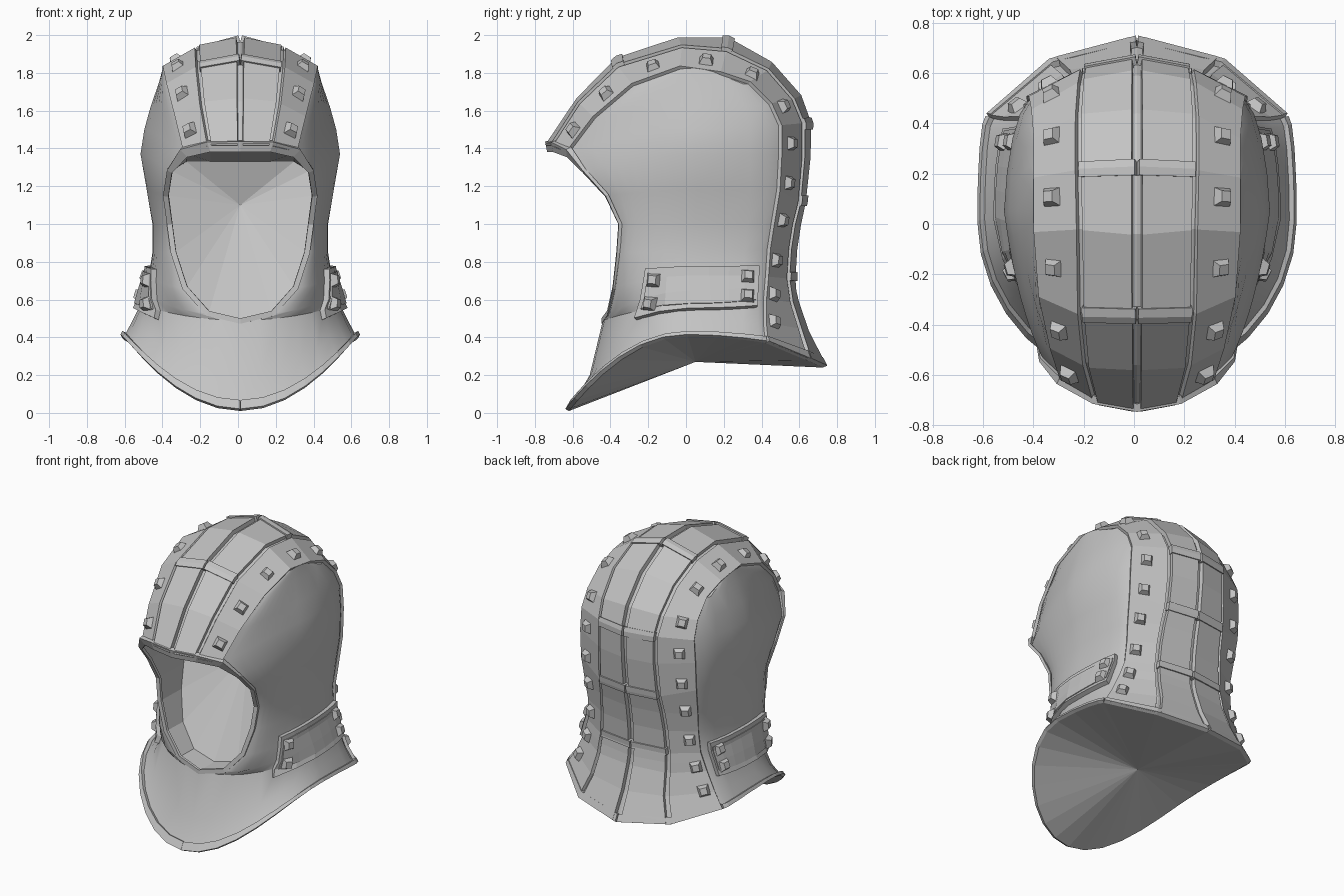
import bpy, bmesh, math
from mathutils import Vector, Matrix

if "Cube" in bpy.data.objects:
    bpy.data.objects.remove(bpy.data.objects["Cube"])

mat = bpy.data.materials.new("plain grey")
mat.diffuse_color = (0.55, 0.55, 0.55, 1)
mat.use_nodes = True
mat.node_tree.nodes["Principled BSDF"].inputs["Base Color"].default_value = mat.diffuse_color
CORE = Vector((0, 0, 1))
SHIFT = .012          # the hood sits slightly off centre

# side contour rows from hem to crown: front end, widest point, back end
ROWS = [[Vector(p) for p in r] for r in (
    ((0, -.62, .01), (.615, .01, .405), (.585, .42, .37)),
    ((0, -.51, .20), (.575, .04, .48), (.52, .41, .47)),
    ((0, -.44, .49), (.53, .05, .57), (.46, .41, .60)),
    ((.17, -.41, .53), (.51, .04, .64), (.44, .415, .66)),
    ((.29, -.38, .665), (.485, .03, .72), (.42, .42, .72)),
    ((.35, -.36, .85), (.465, .03, .85), (.41, .43, .87)),
    ((.37, -.35, 1.0), (.465, .05, 1.0), (.42, .45, 1.0)),
    ((.39, -.42, 1.15), (.495, .06, 1.18), (.43, .48, 1.18)),
    ((.37, -.54, 1.28), (.528, .05, 1.37), (.43, .49, 1.37)),
    ((.29, -.62, 1.375), (.508, .05, 1.5), (.42, .49, 1.52)),
    ((.335, -.48, 1.56), (.475, .05, 1.62), (.41, .44, 1.63)),
    ((.38, -.28, 1.73), (.43, .05, 1.75), (.40, .33, 1.74)),
    ((.40, -.03, 1.82), (.41, .05, 1.825), (.40, .18, 1.79)))]
# how far the front and back quarters of each row are flattened towards a straight line
FLAT = dict(zip((id(r) for r in ROWS), (0, 0, 0, 0, 0, .1, .25, .45, .6, .6, .55, .4, 0)))

# crown strip from brow over the top to the back hem: centre (y, z), seam (x, y, z)
MID = ((-.725, 1.405), (-.56, 1.65), (-.355, 1.86), (-.04, 1.965), (.22, 1.965), (.44, 1.84),
       (.59, 1.67), (.64, 1.53), (.635, 1.35), (.61, 1.12), (.585, 1.0), (.565, .87),
       (.555, .71), (.56, .64), (.575, .58), (.63, .42), (.725, .24))
SEAM = ((.16, -.695, 1.405), (.2, -.55, 1.63), (.22, -.35, 1.82), (.225, -.02, 1.92),
        (.23, .21, 1.9), (.23, .42, 1.8), (.22, .55, 1.65), (.21, .60, 1.53),
        (.21, .60, 1.35), (.22, .58, 1.12), (.23, .55, 1.0), (.24, .53, .87),
        (.25, .52, .71), (.255, .53, .65), (.26, .54, .58), (.28, .585, .44), (.34, .635, .28))
EDGE = [r[0] for r in ROWS[9:]] + [r[2] for r in reversed(ROWS)]
STRIP = [(Vector((0, *m)), Vector(e), g) for m, e, g in zip(MID, SEAM, EDGE)]


def row_point(row, t):
    f, m, b = row
    front = t <= 4
    k = t / 4 if front else t / 4 - 1
    w = FLAT[id(row)] * (1 if front else .4)
    s, c = math.sin(k * math.pi / 2), math.cos(k * math.pi / 2)
    s, c = s + (k - s) * w, c + (1 - k - c) * w
    if front:
        return Vector((f.x + (m.x - f.x) * s, m.y + (f.y - m.y) * c, m.z + (f.z - m.z) * c * c))
    return Vector((b.x + (m.x - b.x) * c, m.y + (b.y - m.y) * s, m.z + (b.z - m.z) * s * s))


def side(r, t):
    i = min(int(r), len(ROWS) - 2)
    return row_point(ROWS[i], t).lerp(row_point(ROWS[i + 1], t), r - i)


def strip(s, f):
    i, j = max(0, min(int(s), len(STRIP) - 2)), min(int(f), 1)
    p, q = STRIP[i], STRIP[i + 1]
    return p[j].lerp(p[j + 1], f - j).lerp(q[j].lerp(q[j + 1], f - j), s - i)


def finish(name, bm, thick=0, mirror=True, angle=0):
    me = bpy.data.meshes.new(name)
    bm.to_mesh(me)
    bm.free()
    me.materials.append(mat)
    ob = bpy.data.objects.new(name, me)
    ob.location.x = SHIFT
    bpy.context.collection.objects.link(ob)
    if angle:
        bpy.ops.object.select_all(action='DESELECT')
        ob.select_set(True)
        bpy.context.view_layer.objects.active = ob
        bpy.ops.object.shade_smooth_by_angle(angle=math.radians(angle))
    if thick:
        so = ob.modifiers.new("thickness", 'SOLIDIFY')
        so.thickness, so.offset = thick, 1
    if mirror:
        ob.modifiers.new("mirror", 'MIRROR')
    return ob


def sheet(name, surf, us, vs, thick=0, angle=0):
    """Patch of a surface function, facing outward, optionally thickened outward."""
    bm = bmesh.new()
    g = [[bm.verts.new(surf(u, v)) for v in vs] for u in us]
    for a, b in zip(g, g[1:]):
        for k in range(len(vs) - 1):
            bm.faces.new((a[k], a[k + 1], b[k + 1], b[k]))
    bmesh.ops.remove_doubles(bm, verts=bm.verts, dist=1e-4)
    bm.normal_update()
    if sum(f.normal.dot(f.calc_center_median() - CORE) * f.calc_area() for f in bm.faces) < 0:
        bmesh.ops.reverse_faces(bm, faces=bm.faces)
    return finish(name, bm, thick, angle=angle)


def span(a, b):
    return [a] + [i for i in range(math.ceil(a), math.floor(b) + 1) if a + .02 < i < b - .02] + [b]


# hood shell
AROUND = [0, .5, 1, 1.5, 2, 2.5, 3, 3.5, 4, 5, 6, 7, 8]
sheet("side_shell", side, range(13), AROUND, angle=30)
sheet("crown_shell", strip, range(17), (0, 1, 2))

# raised stud strips either side of the crown, and crown plates split by cross bars
sheet("stud_strip", strip, range(17), (1.03, 2), .02)
joints = (0, 2, 4, 7, 9, 12, 16)
for a, b in zip(joints, joints[1:]):
    sheet("crown_plate", strip, span(a, b), (.07, .94), .027)
for s in joints[1:-1]:
    d = .026 / (strip(s + .5, 0) - strip(s - .5, 0)).length
    sheet("cross_bar", strip, (s - d, s, s + d), (0, .97), .035)

# hem band and neck plate
sheet("hem_band", side, (0, .25), AROUND, .022)
sheet("hem_band_back", strip, (15.75, 16), (0, 1, 2), .026)
sheet("neck_plate", side, (1.7, 2, 3, 4, 4.4), [2.35 + 4.5 * i / 6 for i in range(7)], .03)
sheet("neck_plate_panel", side, (1.95, 2, 3, 4, 4.2), [2.5 + 4.2 * i / 6 for i in range(7)], .035)

# studs: small four-sided frustums set on the surface
bm = bmesh.new()


def stud(surf, u, v, lift):
    p = surf(u, v)
    along = (surf(u + .05, v) - surf(u - .05, v)).normalized()
    across = surf(u, v + .05) - surf(u, v - .05)
    n = along.cross(across).normalized()
    if n.dot(p - CORE) < 0:
        n = -n
    rot = Matrix((along, n.cross(along), n)).transposed().to_4x4()
    bmesh.ops.create_cone(bm, cap_ends=True, segments=4, radius1=.056, radius2=.03, depth=.042,
                          matrix=Matrix.Translation(p + n * (lift + .011)) @ rot
                          @ Matrix.Rotation(math.pi / 4, 4, 'Z'))


for s in (.5, 1.5, 2.5, 3.6, 4.85, 6.2, 7.6, 8.7, 9.85, 11.4, 13.5, 14.9):
    stud(strip, s, 1.58 + max(0, s - 7) * .025, .02)
for r in (2.4, 3.9):
    for t in (2.75, 6.15):
        stud(side, r, t, .03)
finish("studs", bm)

# bottom closed by a shallow fan
bm = bmesh.new()
rim = [bm.verts.new(side(0, t)) for t in AROUND] + [bm.verts.new(strip(16, f)) for f in (1, 0)]
tip = bm.verts.new((0, .05, .27))
for a, b in zip(rim, rim[1:]):
    bm.faces.new((a, tip, b))
bm.normal_update()
if sum(f.normal.z for f in bm.faces) > 0:
    bmesh.ops.reverse_faces(bm, faces=bm.faces)
finish("bottom_cap", bm)

# face opening: recess walls and a back fan leaning away towards the top
opening = [r[0] for r in ROWS[2:10]] + [STRIP[0][1], STRIP[0][0]]
bm = bmesh.new()
outer = [bm.verts.new(p) for p in opening]
inner = [bm.verts.new((p.x * .98, -.27 + .36 * (min(p.z, 1.33) - .5), min(p.z, 1.33)))
         for p in opening]
tip = bm.verts.new((0, .1, 1.1))
for i in range(len(opening) - 1):
    bm.faces.new((outer[i], outer[i + 1], inner[i + 1], inner[i]))
    bm.faces.new((inner[i], inner[i + 1], tip))
bm.normal_update()
if sum(f.normal.y for f in bm.faces) > 0:
    bmesh.ops.reverse_faces(bm, faces=bm.faces)
finish("face_recess", bm)

# rim bar around the face opening
loop = opening + [Vector((-p.x, p.y, p.z)) for p in opening[-2:0:-1]]
bm = bmesh.new()
mid = Vector((0, -.45, 1.0))
rings = []
for i, p in enumerate(loop):
    t = (loop[(i + 1) % len(loop)] - loop[i - 1]).normalized()
    out = (p - mid) - t * (p - mid).dot(t)
    out = Vector((out.x, out.y * .3, out.z)).normalized()
    fwd = t.cross(out).normalized()
    if fwd.y > 0:
        fwd = -fwd
    w, h = (.035, .018) if p.z > 1.36 else (.018, .01)
    rings.append([bm.verts.new(p + out * a * w + fwd * b * h)
                  for a, b in ((-.6, -1), (-.6, .8), (1, .8), (1, -1))])
for i in range(len(rings)):
    a, b = rings[i - 1], rings[i]
    for k in range(4):
        bm.faces.new((a[k], a[(k + 1) % 4], b[(k + 1) % 4], b[k]))
bmesh.ops.recalc_face_normals(bm, faces=bm.faces)
finish("face_rim", bm, mirror=False)
